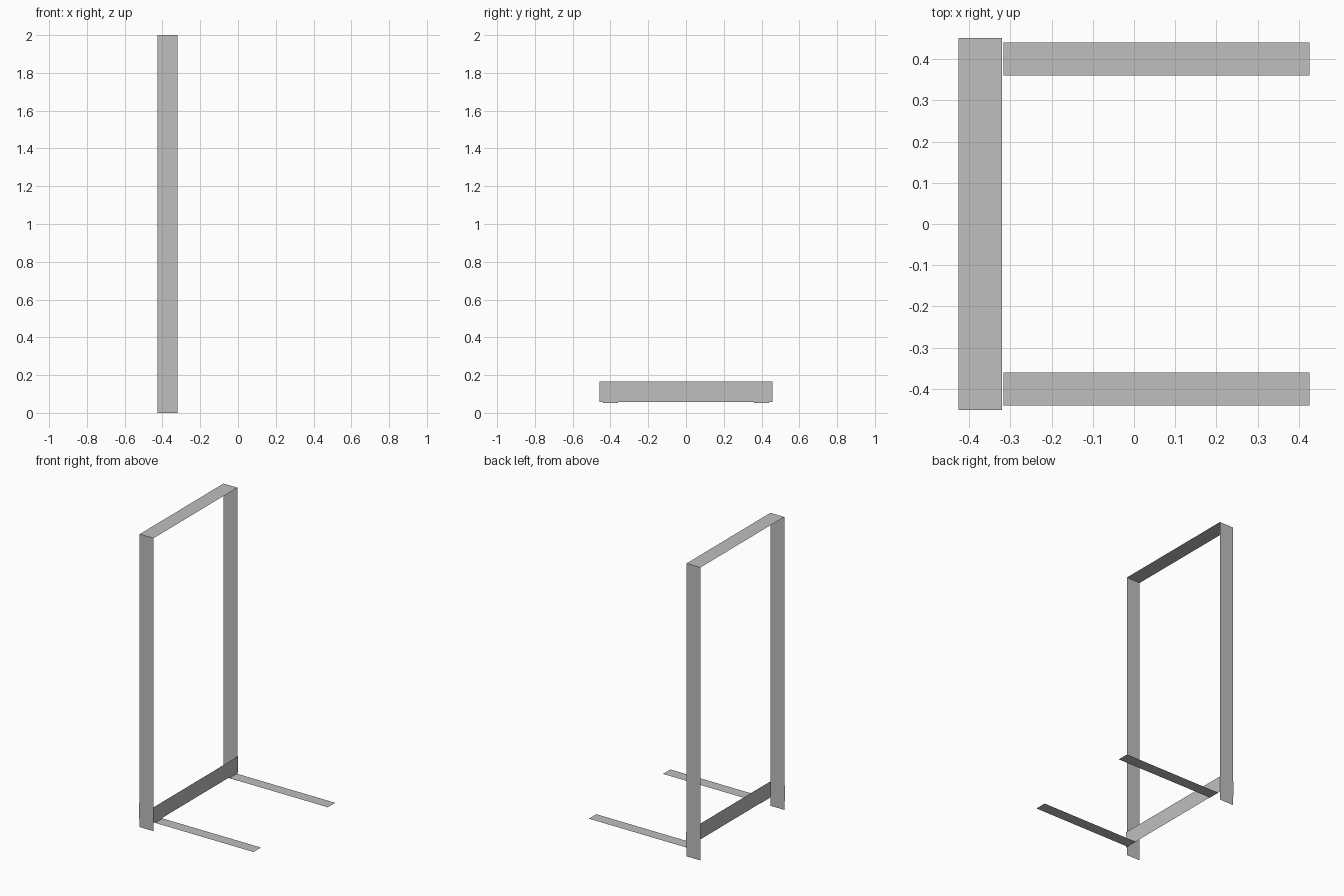
import bpy

cube = bpy.data.objects.get("Cube")
if cube:
    bpy.data.objects.remove(cube, do_unlink=True)

# Single grey sheet-metal material
GREY = (0.52, 0.52, 0.52, 1.0)
metal = bpy.data.materials.new("grey_metal")
metal.use_nodes = True
metal.diffuse_color = GREY
metal.node_tree.nodes["Principled BSDF"].inputs["Base Color"].default_value = GREY


def folded_sheet(name, path, offset):
    """Sweep a bent profile along an offset vector to make a thin folded sheet."""
    n = len(path)
    end = [tuple(p + o for p, o in zip(point, offset)) for point in path]
    faces = [(i, i + 1, n + i + 1, n + i) for i in range(n - 1)]
    mesh = bpy.data.meshes.new(name)
    mesh.from_pydata(path + end, [], faces)
    mesh.materials.append(metal)
    obj = bpy.data.objects.new(name, mesh)
    bpy.context.collection.objects.link(obj)
    return obj


BACK, FRONT = -0.426, -0.321      # depth of the upright frame
HALF = 0.452                      # half width of the frame
WRAP = 0.457                      # half width of the carriage around it

# Tall frame: two legs and a top bar folded from one strip
folded_sheet("mast_frame",
             [(BACK, -HALF, 0), (BACK, -HALF, 2), (BACK, HALF, 2), (BACK, HALF, 0)],
             (FRONT - BACK, 0, 0))

# Carriage: cross plate with side flanges wrapping the legs
PLATE = -0.319
folded_sheet("carriage_plate",
             [(BACK, -WRAP, 0.057), (PLATE, -WRAP, 0.057),
              (PLATE, WRAP, 0.057), (BACK, WRAP, 0.057)],
             (0, 0, 0.108))

# Forks: an upright heel on the plate and a long flat blade
HEEL = -0.317
for side, y in (("right", -0.44), ("left", 0.36)):
    folded_sheet(side + "_fork",
                 [(HEEL, y, 0.132), (HEEL, y, 0.053), (0.426, y, 0.053)],
                 (0, 0.08, 0))
